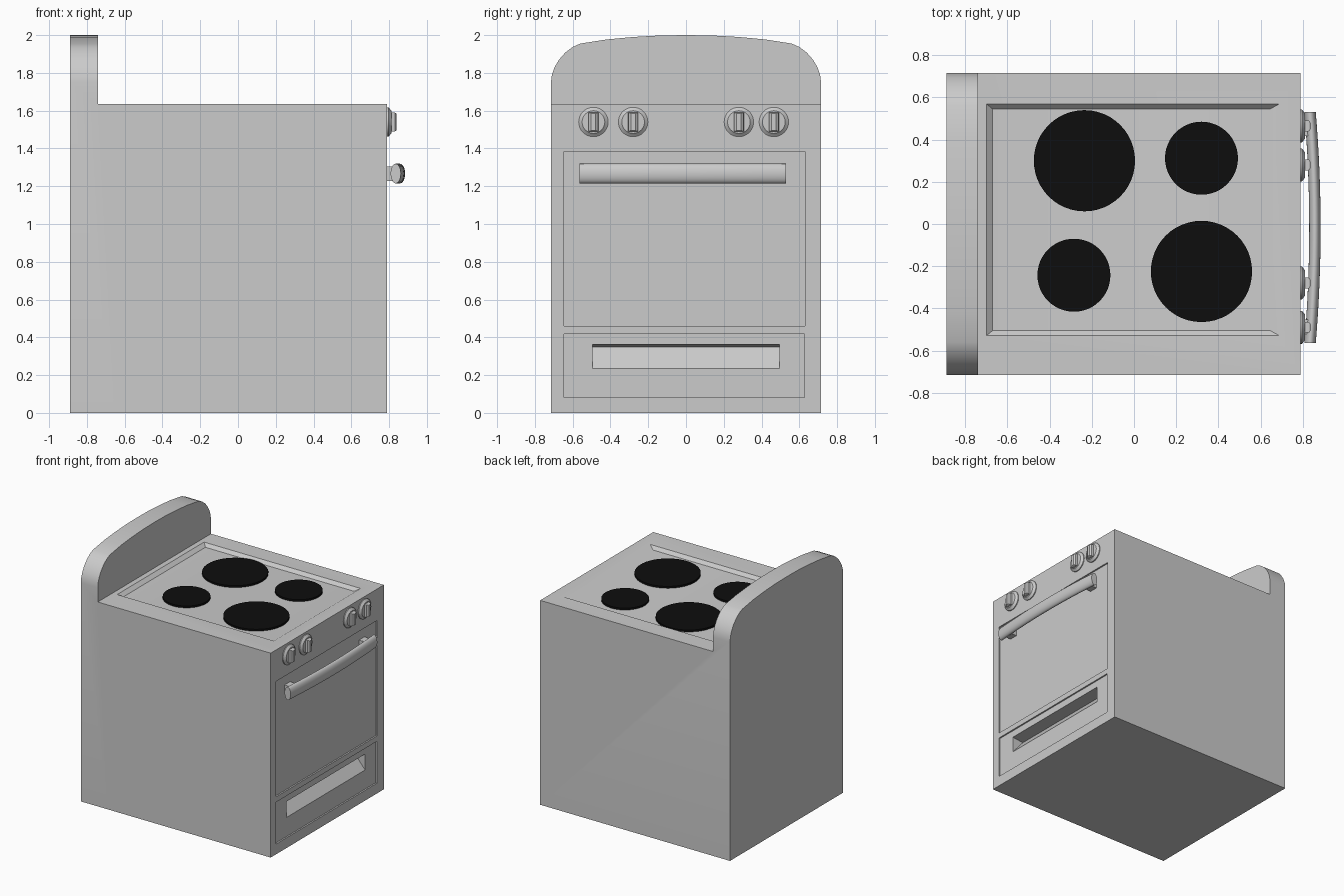
import bpy, bmesh
from math import sin, cos, pi

if "Cube" in bpy.data.objects:
    bpy.data.objects.remove(bpy.data.objects["Cube"])


def loft(name, rings, smooth=False):
    """Skin a list of equal-length point rings and cap both ends."""
    bm = bmesh.new()
    vs = [[bm.verts.new(p) for p in ring] for ring in rings]
    n = len(vs[0])
    for a, b in zip(vs, vs[1:]):
        for i in range(n):
            j = (i + 1) % n
            bm.faces.new((a[i], a[j], b[j], b[i]))
    bm.faces.new(vs[0])
    bm.faces.new(vs[-1])
    bmesh.ops.recalc_face_normals(bm, faces=bm.faces)
    me = bpy.data.meshes.new(name)
    bm.to_mesh(me)
    bm.free()
    ob = bpy.data.objects.new(name, me)
    bpy.context.collection.objects.link(ob)
    if smooth:
        smooth_edges(ob)
    return ob


def smooth_edges(ob):
    bpy.ops.object.select_all(action='DESELECT')
    ob.select_set(True)
    bpy.context.view_layer.objects.active = ob
    bpy.ops.object.shade_smooth_by_angle(angle=0.6)


def prism_y(name, profile, y0, y1):
    return loft(name, [[(x, y, z) for x, z in profile] for y in (y0, y1)])


def prism_x(name, profile, x0, x1):
    return loft(name, [[(x, y, z) for y, z in profile] for x in (x0, x1)])


def rect(a0, a1, b0, b1):
    return [(a0, b0), (a1, b0), (a1, b1), (a0, b1)]


def boolean(ob, cutter, op):
    m = ob.modifiers.new("cut", 'BOOLEAN')
    m.operation, m.solver, m.object = op, 'EXACT', cutter
    bpy.context.view_layer.objects.active = ob
    bpy.ops.object.modifier_apply(modifier=m.name)
    bpy.data.objects.remove(cutter)


FRONT, TOP = 0.79, 1.635

# Body with backsplash: side profile intersected with the rounded silhouette
body = prism_y("stove_body", [(-0.89, 0), (FRONT, 0), (FRONT, TOP), (-0.74, TOP),
                              (-0.74, 2.1), (-0.89, 2.1)], -1, 1)
half = [(0.715, 1.75), (0.71, 1.79), (0.696, 1.83), (0.672, 1.87), (0.64, 1.907),
        (0.6, 1.937), (0.56, 1.955), (0.42, 1.977), (0.28, 1.99), (0.14, 1.998)]
outline = ([(-0.715, -0.0), (0.715, -0.0)] + half + [(0, 2.0)]
           + [(-y, z) for y, z in reversed(half)])
boolean(body, prism_x("silhouette", outline, -1.2, 1.2), 'INTERSECT')

# Sunken cooktop with sloping rim
boolean(body, loft("cooktop_cutter", [
    [(x, y, 1.61) for x, y in rect(-0.67, 0.645, -0.505, 0.545)],
    [(x, y, 1.636) for x, y in rect(-0.70, 0.69, -0.53, 0.57)]]), 'DIFFERENCE')

# Oven door and drawer panels, set slightly in
for panel in (rect(-0.645, 0.63, 0.46, 1.383), rect(-0.645, 0.627, 0.082, 0.417)):
    boolean(body, prism_x("panel_cutter", panel, FRONT - 0.012, 0.9), 'DIFFERENCE')

# Wedge-shaped finger pull in the drawer
boolean(body, prism_y("pull_cutter", [(0.785, 0.235), (0.778, 0.235), (0.68, 0.35),
                                      (0.778, 0.362), (0.785, 0.362)], -0.495, 0.495),
        'DIFFERENCE')
smooth_edges(body)

# Burners
black = bpy.data.materials.new("burner_black")
black.diffuse_color = (0.004, 0.004, 0.004, 1)
black.use_nodes = True
black.node_tree.nodes["Principled BSDF"].inputs["Base Color"].default_value = black.diffuse_color
for i, (x, y, r) in enumerate([(-0.235, 0.30, 0.24), (0.32, 0.312, 0.173),
                               (-0.285, -0.243, 0.173), (0.32, -0.225, 0.24)]):
    circle = [(x + r * cos(2 * pi * k / 48), y + r * sin(2 * pi * k / 48)) for k in range(48)]
    burner = loft(f"burner_{i + 1}", [[(px, py, z) for px, py in circle]
                                      for z in (1.605, 1.625)], True)
    burner.data.materials.append(black)

# Knobs: domed disc with a tapered grip
for i, y in enumerate((-0.49, -0.28, 0.28, 0.465)):
    loft(f"knob_base_{i + 1}", [
        [(x, y + r * cos(2 * pi * k / 32), 1.54 + r * sin(2 * pi * k / 32)) for k in range(32)]
        for x, r in ((0.78, 0.078), (0.797, 0.078), (0.806, 0.066), (0.812, 0.06))], True)
    loft(f"knob_grip_{i + 1}", [
        [(x, y + a, 1.54 + b) for a, b in rect(-w, w, -h, h)]
        for x, w, h in ((0.80, 0.027, 0.05), (0.83, 0.025, 0.05), (0.84, 0.012, 0.045))])

# Bowed oven handle with oval section
rings = []
for s in range(17):
    t = s / 8 - 1
    cx = 0.835 + 0.023 * (1 - t * t)
    rings.append([(cx + 0.027 * cos(2 * pi * k / 24), -0.0175 + 0.5475 * t,
                   1.267 + 0.052 * sin(2 * pi * k / 24)) for k in range(24)])
loft("oven_handle", rings, True)

# Handle posts
for side in (-1, 1):
    y = -0.0175 + side * 0.47
    prism_x(f"handle_post_{'left' if side < 0 else 'right'}",
            rect(y - 0.035, y + 0.035, 1.228, 1.304), 0.77, 0.83)
